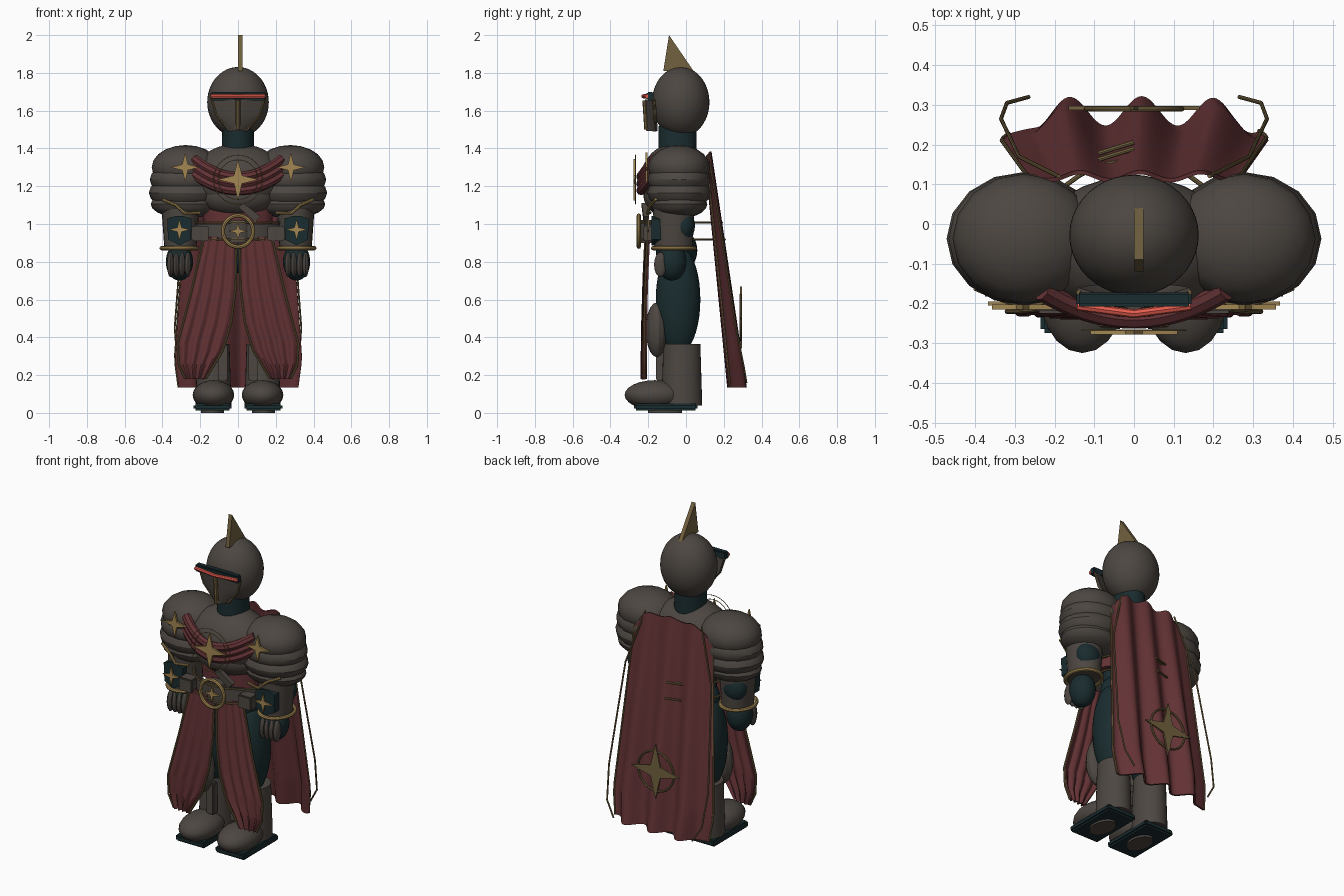
import bpy, bmesh, math
from mathutils import Vector

if "Cube" in bpy.data.objects:
    bpy.data.objects.remove(bpy.data.objects["Cube"])

def mat(name, c):
    m = bpy.data.materials.new(name)
    m.diffuse_color = (*c, 1)
    m.use_nodes = True
    m.node_tree.nodes["Principled BSDF"].inputs["Base Color"].default_value = m.diffuse_color
    return m
STEEL = mat("dark steel", (0.073, 0.062, 0.053))
RED = mat("crimson cloth", (0.125, 0.032, 0.035))
TEAL = mat("deep teal", (0.010, 0.025, 0.028))
GOLD = mat("gold", (0.36, 0.24, 0.085))
BRONZE = mat("bronze", (0.17, 0.12, 0.05))
GLOW = mat("red glow", (0.87, 0.12, 0.085))

def finish(name, bm, m, angle=40):
    bmesh.ops.recalc_face_normals(bm, faces=bm.faces)
    me = bpy.data.meshes.new(name)
    bm.to_mesh(me)
    bm.free()
    for p in me.polygons:
        p.use_smooth = True
    me.set_sharp_from_angle(angle=math.radians(angle))
    me.materials.append(m)
    ob = bpy.data.objects.new(name, me)
    bpy.context.collection.objects.link(ob)
    return ob

def ball(name, loc, r, m, seg=32, rings=20, angle=40):
    bm = bmesh.new()
    bmesh.ops.create_uvsphere(bm, u_segments=seg, v_segments=rings, radius=1)
    for v in bm.verts:
        v.co = Vector((v.co.x * r[0] + loc[0], v.co.y * r[1] + loc[1], v.co.z * r[2] + loc[2]))
    return finish(name, bm, m, angle)

def column(name, x, y, z0, z1, r0, r1, m, seg=32):
    """Elliptical cone section; r0 / r1 are (rx, ry) at the bottom / top."""
    bm = bmesh.new()
    bmesh.ops.create_cone(bm, cap_ends=True, segments=seg, radius1=1, radius2=1, depth=1)
    for v in bm.verts:
        r, z = (r0, z0) if v.co.z < 0 else (r1, z1)
        v.co = (x + v.co.x * r[0], y + v.co.y * r[1], z)
    return finish(name, bm, m)

def box(name, lo, hi, m, bevel=0.006):
    bm = bmesh.new()
    bmesh.ops.create_cube(bm, size=1)
    for v in bm.verts:
        v.co = [lo[i] + (v.co[i] + 0.5) * (hi[i] - lo[i]) for i in range(3)]
    bmesh.ops.bevel(bm, geom=bm.edges[:], offset=bevel, segments=2, affect='EDGES')
    return finish(name, bm, m)

def prism(name, pts, depth, m):
    """Closed 3D outline extruded by a depth vector."""
    bm = bmesh.new()
    f = bm.faces.new([bm.verts.new(p) for p in pts])
    r = bmesh.ops.extrude_face_region(bm, geom=[f])
    bmesh.ops.translate(bm, vec=depth, verts=[g for g in r["geom"] if isinstance(g, bmesh.types.BMVert)])
    return finish(name, bm, m, 20)

def star(name, x, y, z, r, m, thick=0.01):
    pts = []
    for i in range(8):
        a, q = i * math.pi / 4, r if i % 2 == 0 else r * 0.28
        pts.append((x + q * math.sin(a), y, z + q * math.cos(a)))
    return prism(name, pts, (0, thick, 0), m)

def tube(name, pts, r, m, closed=False):
    cu = bpy.data.curves.new(name, 'CURVE')
    cu.dimensions = '3D'
    cu.bevel_depth, cu.bevel_resolution, cu.use_fill_caps = r, 2, True
    sp = cu.splines.new('POLY')
    sp.points.add(len(pts) - 1)
    for p, q in zip(sp.points, pts):
        p.co = (*q, 1)
    sp.use_cyclic_u = closed
    tmp = bpy.data.objects.new(name, cu)
    bm = bmesh.new()
    bpy.context.collection.objects.link(tmp)
    bpy.context.view_layer.update()
    bm.from_mesh(tmp.to_mesh())
    tmp.to_mesh_clear()
    bpy.data.objects.remove(tmp)
    return finish(name, bm, m)

def ring(name, c, rx, rv, r, m, upright=True, n=40):
    pts = []
    for i in range(n):
        a = 2 * math.pi * i / n
        dx, dv = rx * math.cos(a), rv * math.sin(a)
        pts.append((c[0] + dx, c[1], c[2] + dv) if upright else (c[0] + dx, c[1] + dv, c[2]))
    return tube(name, pts, r, m, True)

def sheet(name, fn, nu, nv, thick, m):
    """Surface fn(u, v) with u, v in 0..1, thickened."""
    bm = bmesh.new()
    g = [[bm.verts.new(fn(i / nu, j / nv)) for i in range(nu + 1)] for j in range(nv + 1)]
    for j in range(nv):
        for i in range(nu):
            bm.faces.new((g[j][i], g[j][i + 1], g[j + 1][i + 1], g[j + 1][i]))
    bmesh.ops.recalc_face_normals(bm, faces=bm.faces)
    bmesh.ops.solidify(bm, geom=bm.faces[:], thickness=thick)
    return finish(name, bm, m)

def lerp(keys, t):
    for (a, p), (b, q) in zip(keys, keys[1:]):
        if t <= b:
            return p + (q - p) * (t - a) / (b - a)
    return keys[-1][1]

# Head, crest and neck
ball("helmet", (0, -0.028, 1.645), (0.163, 0.152, 0.186), STEEL, 40, 24)
prism("helmet_crest", [(0, -0.12, 1.81), (0, 0.04, 1.81), (0, -0.09, 2.0)], (0.024, 0, 0), BRONZE)
column("neck", 0, -0.045, 1.36, 1.52, (0.088, 0.102), (0.082, 0.1), TEAL)
# Visor and face mask
box("visor_bar", (-0.145, -0.208, 1.655), (0.145, -0.172, 1.70), TEAL)
tube("visor_glow", [(-0.143, -0.207, 1.676), (0, -0.226, 1.676), (0.143, -0.207, 1.676)], 0.011, GLOW)
def mask(u, v):
    k = 2 * u - 1
    return (k * lerp([(0, 0.14), (0.5, 0.115), (1, 0.045)], v), -0.205 + 0.01 * v + abs(k) * 0.045, 1.66 - 0.165 * v)
sheet("face_mask", mask, 8, 8, 0.012, STEEL)
tube("mask_ridge", [(0, -0.218, 1.655), (0, -0.208, 1.50)], 0.013, BRONZE)
for u in (0, 1):
    tube("mask_trim", [Vector(mask(u, k / 8)) - Vector((0, 0.012, 0)) for k in range(9)], 0.006, BRONZE)
# Torso
ball("chest", (0, -0.06, 1.235), (0.25, 0.18, 0.19), STEEL, 36, 22)
ball("belly_plate", (0, -0.09, 1.15), (0.205, 0.135, 0.115), STEEL, 36, 18)
column("waist_sash", 0, -0.07, 0.99, 1.13, (0.18, 0.1), (0.19, 0.1), RED)
column("waist", 0, -0.065, 0.86, 1.0, (0.15, 0.09), (0.15, 0.1), TEAL)
ball("hips", (0, -0.05, 0.86), (0.18, 0.11, 0.12), TEAL)
prism("chest_strap", [(0.0, -0.235, 1.09), (0.03, -0.235, 1.11), (0.12, -0.225, 1.04), (0.09, -0.225, 1.01)],
      (0, 0.03, 0), STEEL)
for i in range(3):
    pts = []
    for k in range(25):
        x = -0.232 + 0.464 * k / 24
        q = (x / 0.232) ** 2
        pts.append((x, -0.238 + 0.07 * q, 1.25 - 0.036 * i + (0.095 - 0.006 * i) * q))
    tube("chest_drape", pts, 0.026, RED)
star("chest_star", 0, -0.278, 1.235, 0.11, GOLD)
ring("chest_halo", (0, -0.268, 1.235), 0.13, 0.13, 0.002, GOLD)
ring("chest_halo_inner", (0, -0.268, 1.235), 0.105, 0.105, 0.002, GOLD)
# Belt
def belt(u, v):
    a = math.pi * (1.05 + 0.9 * u)
    return (0.23 * math.cos(a), -0.06 + 0.165 * math.sin(a), 0.925 + 0.075 * v)
sheet("belt_band", belt, 24, 1, 0.01, STEEL)
for z, y in ((0.918, 0.178), (1.008, 0.162)):
    ring("belt_cord", (0, -0.04, z), 0.235, 0.2, 0.006, BRONZE, False)
    tube("back_cord", [(-0.09, y, z), (0, y + 0.028, z)], 0.006, BRONZE)
ring("buckle_ring", (0, -0.25, 0.962), 0.08, 0.083, 0.011, GOLD)
column("buckle_disc", 0, -0.2, 0.90, 1.02, (0.06, 0.04), (0.06, 0.04), STEEL)
star("buckle_star", 0, -0.256, 0.962, 0.05, GOLD)

for s in (1, -1):
    # Layered shoulder armour
    for z, rx, ry, rz in ((1.30, 0.18, 0.163, 0.118), (1.235, 0.19, 0.166, 0.1),
                          (1.165, 0.195, 0.168, 0.095), (1.105, 0.185, 0.15, 0.075)):
        ball("shoulder_plate", (s * 0.277, -0.037, z), (rx, ry, rz), STEEL, 16, 10, 30)
    star("shoulder_star", s * 0.28, -0.215, 1.30, 0.078, GOLD, 0.012)
    tube("arm_trim", [(s * 0.20, -0.19, 1.06), (s * 0.28, -0.205, 1.055), (s * 0.33, -0.19, 1.10),
                      (s * 0.40, -0.16, 1.13)], 0.008, GOLD)
    # Forearm and hand
    column("bracer", s * 0.305, -0.065, 0.87, 1.08, (0.085, 0.1), (0.1, 0.11), STEEL, 24)
    ball("forearm_back", (s * 0.32, -0.015, 0.99), (0.075, 0.062, 0.085), TEAL)
    prism("bracer_panel", [(s * (0.31 + a), -0.182, 0.967 + b) for a, b in
          ((0, -0.08), (0.06, -0.05), (0.065, 0.06), (0.02, 0.075), (-0.02, 0.075), (-0.065, 0.06), (-0.06, -0.05))],
          (0, 0.06, 0), TEAL)
    star("bracer_star", s * 0.31, -0.205, 0.97, 0.058, GOLD)
    ring("bracer_ring", (s * 0.31, -0.065, 0.872), 0.095, 0.11, 0.011, GOLD, False)
    ball("hand", (s * 0.31, -0.075, 0.80), (0.072, 0.078, 0.1), TEAL)
    for k in range(4):
        ball("finger", (s * (0.265 + 0.031 * k), -0.135, 0.785), (0.018, 0.034, 0.066), STEEL, 12, 8)
    # Belt pouch
    box("belt_pouch", (s * 0.2 - 0.045, -0.225, 0.91), (s * 0.2 + 0.045, -0.15, 0.99), STEEL)
    # Leg, boot and sole
    ball("thigh", (s * 0.125, -0.042, 0.60), (0.1, 0.118, 0.29), TEAL)
    column("greave", s * 0.13, -0.022, 0.04, 0.365, (0.095, 0.108), (0.085, 0.098), STEEL)
    ball("knee_plate", (s * 0.13, -0.155, 0.44), (0.075, 0.058, 0.145), STEEL, 14, 10, 25)
    box("shin_guard", (s * 0.08 - 0.025, -0.16, 0.17), (s * 0.08 + 0.025, -0.115, 0.36), STEEL)
    ball("boot_toe", (s * 0.13, -0.165, 0.095), (0.11, 0.16, 0.078), STEEL, 20, 12)
    box("boot_sole", (s * 0.135 - 0.1, -0.275, 0.012), (s * 0.135 + 0.1, 0.06, 0.05), TEAL, 0.01)
    column("sole_disc", s * 0.135, -0.11, 0, 0.02, (0.06, 0.09), (0.06, 0.09), STEEL)

    # Front skirt panel with folds and gold edging
    inner = [(0, 0.008), (0.35, 0.012), (0.6, 0.035), (0.8, 0.08), (1, 0.17)]
    outer = [(0, 0.18), (0.4, 0.25), (0.75, 0.32), (0.9, 0.315), (1, 0.28)]
    def panel(u, v, s=s):
        a, b = lerp(inner, v), lerp(outer, v)
        y = -0.212 - 0.02 * math.sin(math.pi * min(v * 1.3, 1) / 2) + 0.010 * math.cos(u * 8 * math.pi) * (0.4 + 0.6 * v)
        return (s * (a + (b - a) * u), y + 0.01 * u, 0.93 - 0.75 * v)
    sheet("skirt_panel", panel, 40, 24, 0.008, RED)
    for u in (0, 1):
        tube("skirt_trim", [Vector(panel(u, k / 20)) - Vector((0, 0.007, 0)) for k in range(21)], 0.006, BRONZE)
    # Cape side cord
    tube("cape_cord", [(s * 0.19, 0.12, 1.37), (s * 0.29, 0.17, 1.05), (s * 0.335, 0.265, 0.45),
                       (s * 0.32, 0.305, 0.25), (s * 0.265, 0.32, 0.16)], 0.005, BRONZE)

# Back cape with deepening folds, its top edge dropping over the shoulders
def cape(u, v):
    k = 2 * u - 1
    w = 0.265 + 0.07 * min(1, v * 1.15) - 0.02 * max(0, v - 0.87) / 0.13
    fold = math.cos((max(-0.25, k * 0.33) - 0.02) * 2 * math.pi / 0.19)
    y = 0.125 + 0.16 * v + (0.010 + 0.027 * v) * fold - 0.025 * v * k ** 4
    return (k * w, y, 1.385 - 1.25 * v - (1 - v) * (0.012 * (1 - fold) + 0.09 * k ** 4))
sheet("cape", cape, 64, 30, 0.01, RED)
for u in (0, 1):
    tube("cape_trim", [cape(u, k / 20) for k in range(21)], 0.005, BRONZE)
star("cape_star", 0, 0.287, 0.505, 0.165, BRONZE, 0.01)
ring("cape_ring", (0, 0.29, 0.505), 0.12, 0.12, 0.007, BRONZE)
